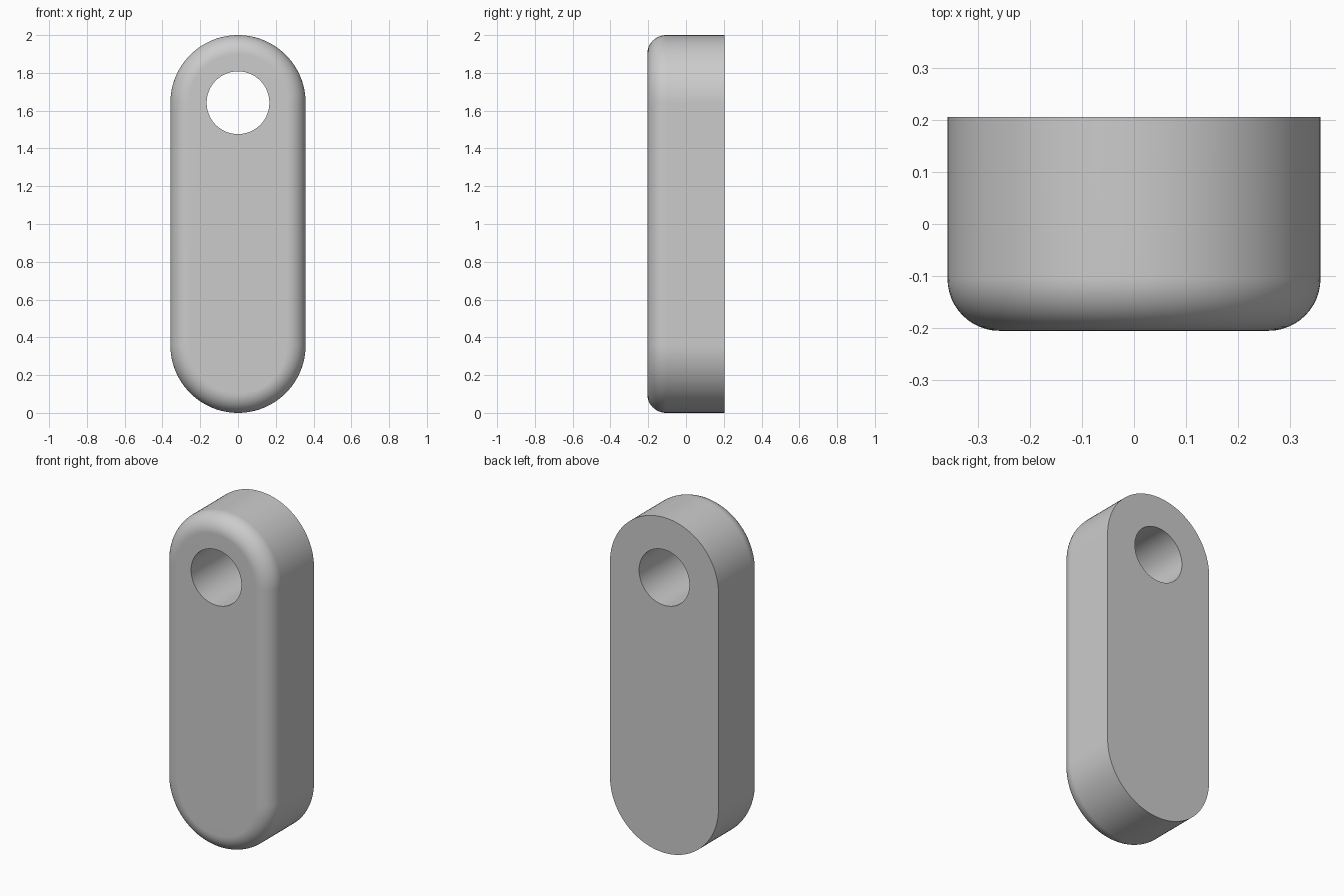
import bpy
import bmesh
from math import sin, cos, pi

if "Cube" in bpy.data.objects:
    bpy.data.objects.remove(bpy.data.objects["Cube"])

RADIUS = 0.358        # half width of the link
HALF_DEPTH = 0.205
FILLET = 0.1
HOLE_RADIUS = 0.166
LOW, HIGH = RADIUS, 2 - RADIUS   # centres of the two round ends
ARC_STEPS = 48
FILLET_STEPS = 12

bm = bmesh.new()


def ring(points, y):
    return [bm.verts.new((x, y, z)) for x, z in points]


def stadium(r):
    """Outline with two round ends, top arc first."""
    points = []
    for start, centre in ((0, HIGH), (pi, LOW)):
        for i in range(ARC_STEPS + 1):
            a = start + pi * i / ARC_STEPS
            points.append((r * cos(a), centre + r * sin(a)))
    return points


def circle(r, centre):
    n = ARC_STEPS * 2
    return [(r * cos(2 * pi * i / n), centre + r * sin(2 * pi * i / n)) for i in range(n)]


def bridge(a, b):
    for i in range(len(a)):
        j = (i + 1) % len(a)
        bm.faces.new((a[i], a[j], b[j], b[i]))


def loop_edges(loop):
    return [bm.edges.get((loop[i - 1], loop[i])) for i in range(len(loop))]


# Outer wall: rounded front rim, straight to the back
rings = []
for i in range(FILLET_STEPS + 1):
    a = pi / 2 * i / FILLET_STEPS
    rings.append(ring(stadium(RADIUS - FILLET + FILLET * sin(a)),
                      -HALF_DEPTH + FILLET * (1 - cos(a))))
rings.append(ring(stadium(RADIUS), HALF_DEPTH))
for a, b in zip(rings, rings[1:]):
    bridge(a, b)

# Through hole
hole_front = ring(circle(HOLE_RADIUS, HIGH), -HALF_DEPTH)
hole_back = ring(circle(HOLE_RADIUS, HIGH), HALF_DEPTH)
bridge(hole_front, hole_back)

# Flat front and back faces around the hole
for outer, inner, side in ((rings[0], hole_front, -1), (rings[-1], hole_back, 1)):
    bmesh.ops.triangle_fill(bm, edges=loop_edges(outer) + loop_edges(inner),
                            use_beauty=True, normal=(0, side, 0))
bmesh.ops.recalc_face_normals(bm, faces=bm.faces)

mesh = bpy.data.meshes.new("link_plate")
bm.to_mesh(mesh)
bm.free()
plate = bpy.data.objects.new("link_plate", mesh)
bpy.context.collection.objects.link(plate)

# Plain grey
grey = bpy.data.materials.new("plain_grey")
grey.use_nodes = True
colour = (0.6, 0.6, 0.6, 1)
grey.diffuse_color = colour
grey.node_tree.nodes["Principled BSDF"].inputs["Base Color"].default_value = colour
mesh.materials.append(grey)

# Smooth curves, crisp back and hole edges, flat faces kept flat
bpy.ops.object.select_all(action="DESELECT")
plate.select_set(True)
bpy.context.view_layer.objects.active = plate
bpy.ops.object.shade_smooth_by_angle(angle=pi / 6)
weighted = plate.modifiers.new("flat_face_normals", "WEIGHTED_NORMAL")
weighted.keep_sharp = True
